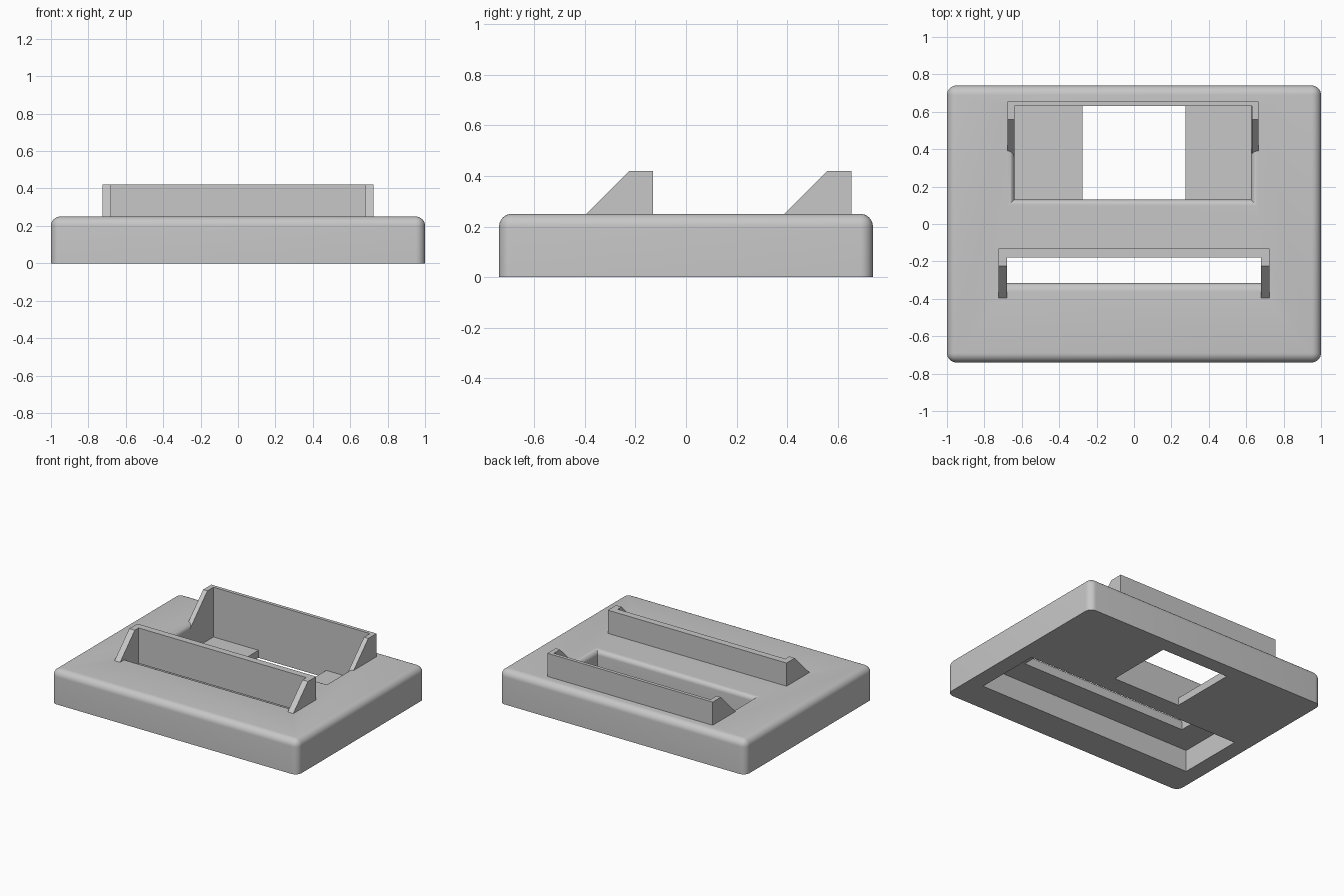
import bpy, bmesh, math

cube = bpy.data.objects.get("Cube")
if cube:
    bpy.data.objects.remove(cube, do_unlink=True)

TOP = 0.25

grey = bpy.data.materials.new("light_grey")
grey.use_nodes = True
GREY = (0.57, 0.57, 0.57, 1)
grey.diffuse_color = GREY
grey.node_tree.nodes["Principled BSDF"].inputs["Base Color"].default_value = GREY


def finish(bm, name):
    bmesh.ops.recalc_face_normals(bm, faces=bm.faces)
    mesh = bpy.data.meshes.new(name)
    bm.to_mesh(mesh)
    bm.free()
    mesh.materials.append(grey)
    obj = bpy.data.objects.new(name, mesh)
    bpy.context.collection.objects.link(obj)
    return obj


def loft(rings, name):
    """Solid through a stack of matching closed rings."""
    bm = bmesh.new()
    loops = [[bm.verts.new(p) for p in ring] for ring in rings]
    for a, b in zip(loops, loops[1:]):
        for i in range(len(a)):
            j = (i + 1) % len(a)
            bm.faces.new((a[i], a[j], b[j], b[i]))
    bm.faces.new(loops[0])
    bm.faces.new(loops[-1])
    return finish(bm, name)


def rect(x0, x1, y0, y1, z):
    return [(x0, y0, z), (x1, y0, z), (x1, y1, z), (x0, y1, z)]


def box(x0, x1, y0, y1, z0, z1, name):
    return loft([rect(x0, x1, y0, y1, z) for z in (z0, z1)], name)


def flared_cutter(x0, x1, y0, y1, z0, r, flare_sides, name):
    """Rectangular opening whose top lip is rounded over by radius r."""
    steps = [(0, z0)]
    for i in range(9):
        a = math.pi / 2 * i / 8
        steps.append((r * (1 - math.cos(a)), TOP - r + r * math.sin(a)))
    steps.append((r, TOP + 0.1))
    return loft([rect(x0 - o * flare_sides, x1 + o * flare_sides, y0 - o, y1, z)
                 for o, z in steps], name)


def cut(target, cutter):
    mod = target.modifiers.new("cut", "BOOLEAN")
    mod.operation = "DIFFERENCE"
    mod.solver = "EXACT"
    mod.object = cutter
    bpy.context.view_layer.objects.active = target
    bpy.ops.object.modifier_apply(modifier=mod.name)
    bpy.data.objects.remove(cutter, do_unlink=True)


# Base slab with rounded upright corners and top rim
bm = bmesh.new()
bmesh.ops.create_cube(bm, size=1)
for v in bm.verts:
    v.co = (v.co.x * 2, v.co.y * 1.48, (v.co.z + 0.5) * TOP)
rim = [e for e in bm.edges if max(v.co.z for v in e.verts) > 0.1]
bmesh.ops.bevel(bm, geom=rim, offset=0.05, segments=8, profile=0.5, affect="EDGES")
base = finish(bm, "base")

# Rear pocket with a thin floor, and the window through that floor
cut(base, flared_cutter(-0.64, 0.625, 0.13, 0.63, 0.055, 0.035, 1, "pocket_cutter"))
cut(base, box(-0.275, 0.275, 0.13, 0.63, -0.1, 0.1, "window_cutter"))
# Recess in the underside, and the front slot leading into it
cut(base, box(-0.88, 0.88, -0.51, -0.01, -0.1, 0.16, "recess_cutter"))
cut(base, flared_cutter(-0.68, 0.68, -0.315, -0.18, 0.1, 0.045, 0, "slot_cutter"))


# Upright back plates with a sloping brace at each end
def bracket(x0, x1, back, crest, side, plate, name):
    z0, z1 = 0.2, 0.42
    profile = [(back, z0), (back, z1), (crest, z1), (crest - (z1 - z0), z0)]
    obj = loft([[(x, y, z) for y, z in profile] for x in (x0, x1)], name)
    cut(obj, box(x0 + side, x1 - side, -1, back - plate, 0, 1, "gap_cutter"))
    return obj


bracket(-0.725, 0.725, -0.13, -0.225, 0.045, 0.05, "front_bracket")
bracket(-0.675, 0.665, 0.655, 0.56, 0.035, 0.025, "rear_bracket")

# Smooth the rounded edges, keep the rest sharp
bpy.ops.object.select_all(action="DESELECT")
base.select_set(True)
bpy.context.view_layer.objects.active = base
bpy.ops.object.shade_smooth_by_angle(angle=math.radians(30))
